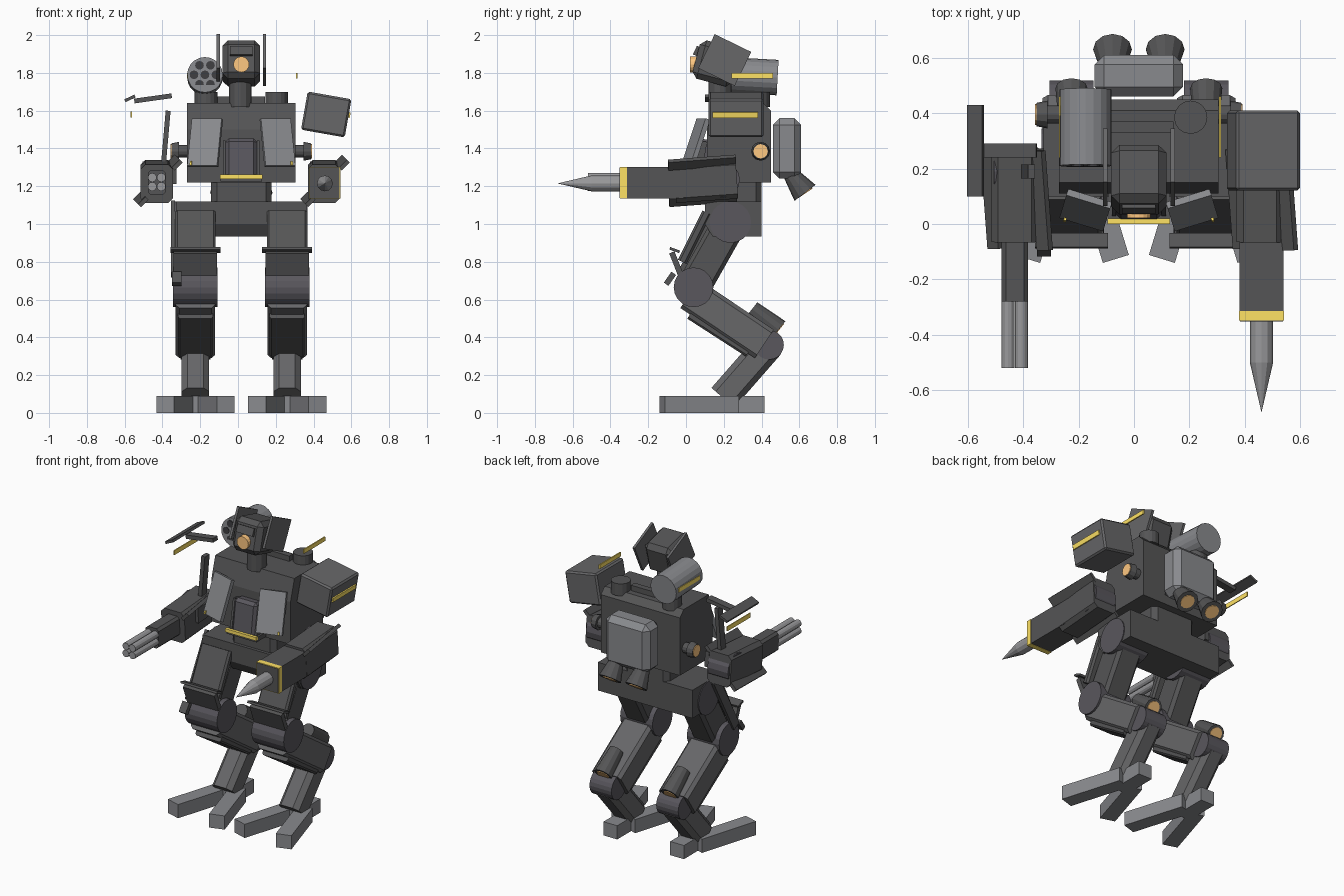
import bpy, bmesh
from math import atan2, radians, pi, cos, sin, hypot
from mathutils import Vector, Matrix

if "Cube" in bpy.data.objects:
    bpy.data.objects.remove(bpy.data.objects["Cube"])

CX = 0.0175  # symmetry line of the body


def material(name, col):
    m = bpy.data.materials.new(name)
    m.diffuse_color = (*col, 1)
    m.use_nodes = True
    m.node_tree.nodes["Principled BSDF"].inputs["Base Color"].default_value = m.diffuse_color
    return m


YELLOW = material("yellow_paint", (1.0, 0.76, 0.13))
ORANGE = material("orange_glow", (1.0, 0.58, 0.22))
BORE = material("dark_bore", (0.05, 0.05, 0.055))
BODY = material("dark_armour", (0.09, 0.09, 0.092))
MID = material("mid_armour", (0.135, 0.135, 0.14))
JOINT = material("joint_metal", (0.10, 0.095, 0.11))
LIGHT = material("light_armour", (0.25, 0.255, 0.27))
STEEL = material("steel", (0.32, 0.32, 0.33))


def finish(name, bm, mat=None, matrix=None):
    if matrix:
        bm.transform(matrix)
    bmesh.ops.recalc_face_normals(bm, faces=bm.faces[:])
    me = bpy.data.meshes.new(name)
    bm.to_mesh(me)
    bm.free()
    ob = bpy.data.objects.new(name, me)
    bpy.context.collection.objects.link(ob)
    me.materials.append(mat or BODY)
    return ob


def box(name, loc, size, rot=(0, 0, 0), ch=0, axis=None, mat=None):
    """Box with optional chamfer on all edges or only those along one axis."""
    bm = bmesh.new()
    bmesh.ops.create_cube(bm, size=1, matrix=Matrix.Diagonal((*size, 1)))
    if ch:
        edges = [e for e in bm.edges if axis is None or
                 abs((e.verts[0].co - e.verts[1].co)[axis]) > 1e-5]
        bmesh.ops.bevel(bm, geom=edges, offset=ch, segments=1, affect='EDGES')
    m = Matrix.Translation(loc)
    for k, ax in ((2, 'Z'), (1, 'Y'), (0, 'X')):
        m = m @ Matrix.Rotation(radians(rot[k]), 4, ax)
    return finish(name, bm, mat, m)


def tube(name, a, b, r1, r2=None, n=16, mat=None):
    """Cylinder or cone from point a to point b."""
    a, b = Vector(a), Vector(b)
    bm = bmesh.new()
    bmesh.ops.create_cone(bm, cap_ends=True, segments=n, radius1=r1,
                          radius2=r1 if r2 is None else r2, depth=(b - a).length)
    q = (b - a).to_track_quat('Z', 'Y').to_matrix().to_4x4()
    return finish(name, bm, mat, Matrix.Translation((a + b) / 2) @ q)


def limb(name, x, p, q, w, d, ch=0.02, mat=None):
    """Box running between two (y, z) points."""
    dy, dz = q[0] - p[0], q[1] - p[1]
    t = atan2(-dy, dz) * 180 / pi
    return box(name, (x, (p[0] + q[0]) / 2, (p[1] + q[1]) / 2),
               (w, d, hypot(dy, dz)), (t, 0, 0), ch, 2, mat)


def prism(name, prof, x0, x1):
    """Side profile of (y, z) points extruded across x."""
    bm = bmesh.new()
    f = bm.faces.new([bm.verts.new((x0, y, z)) for y, z in prof])
    r = bmesh.ops.extrude_face_region(bm, geom=[f])
    bmesh.ops.translate(bm, vec=(x1 - x0, 0, 0),
                        verts=[v for v in r['geom'] if isinstance(v, bmesh.types.BMVert)])
    return finish(name, bm)


# Torso, waist and pelvis
prism("torso", [(.11, 1.22), (.45, 1.22), (.45, 1.60), (.41, 1.64), (.15, 1.64), (.11, 1.50)],
      CX - .288, CX + .288)
box("waist", (CX, .26, 1.17), (.32, .28, .12), ch=.03, axis=2)
prism("pelvis", [(.14, .935), (.40, .935), (.40, 1.12), (.10, 1.12), (.10, 1.0)],
      CX - .345, CX + .345)
box("cockpit_canopy", (CX, .08, 1.34), (.17, .10, .22), (-8, 0, 0), .02, mat=JOINT)
box("cockpit_floor", (CX, .07, 1.24), (.22, .12, .03))
box("cockpit_sill", (CX, .01, 1.25), (.225, .02, .022), mat=YELLOW)
box("collar", (CX, .35, 1.65), (.25, .04, .05))
for s in (-1, 1):
    box("cockpit_post", (CX + s * .09, .07, 1.34), (.015, .05, .2), (-10, 0, 0))
    box("chest_panel", (CX + s * .192, .05, 1.43), (.165, .025, .265), (-19, 0, s * 17), mat=LIGHT)
    box("panel_tab", (CX + s * .264, .024, 1.318), (.01, .03, .02), (-19, 0, s * 17), mat=YELLOW)

# Backpack with thrusters
box("backpack", (CX, .535, 1.40), (.32, .15, .32), ch=.035, mat=LIGHT)
for s in (-1, 1):
    tube("thruster", (CX + s * .095, .55, 1.27), (CX + s * .095, .63, 1.165), .04, .07, 12)
    tube("thruster_glow", (CX + s * .095, .628, 1.168), (CX + s * .095, .632, 1.162), .045, n=12, mat=ORANGE)

# Head
tube("neck", (CX - .005, .18, 1.62), (CX - .005, .18, 1.80), .06, n=12)
box("head", (CX, .16, 1.85), (.20, .22, .21), (-15, 0, 0), .03)
box("brow", (CX, .07, 1.91), (.12, .05, .05), (-25, 0, 0))
tube("eye", (CX, .09, 1.845), (CX, .022, 1.845), .042, n=16, mat=ORANGE)
for s in (-1, 1):
    box("ear_plate", (CX + s * .122, .205, 1.868), (.016, .215, .20), (-26, 0, 0), mat=MID)

# Rocket drum on the right shoulder, with seven bores
for s in (-1, 1):
    tube("shoulder_mount", (CX + s * .187, .385, 1.62), (CX + s * .187, .385, 1.70), .06, n=16)
tube("rocket_drum", (-.175, .21, 1.79), (-.175, .485, 1.775), .094, n=20, mat=LIGHT)
for k in range(7):
    r = .058 if k else 0
    x, z = -.175 + r * cos(k * pi / 3), 1.79 + r * sin(k * pi / 3)
    tube("rocket_bore", (x, .22, z), (x, .207, z), .023, n=12, mat=BORE)
for x in (-.266, .31):
    box("drum_stripe", (x, .35, 1.785), (.008, .22, .027), mat=YELLOW)

# Box launcher on the left shoulder
box("launcher_box", (.467, .265, 1.58), (.235, .29, .205), (0, 10, 0), .01, mat=MID)
box("launcher_stripe", (.588, .26, 1.577), (.012, .24, .03), (0, 10, 0), mat=YELLOW)
box("loose_stripe", (-.565, .26, 1.58), (.006, .24, .03), mat=YELLOW)

# Detached armour strips beside the right shoulder
box("armour_strip_long", (-.572, .265, 1.665), (.06, .33, .016), (0, -25, 0))
box("armour_strip_cross", (-.45, .265, 1.665), (.20, .05, .025), (0, -8, 0))

# Shoulder axles
for s in (-1, 1):
    tube("shoulder_axle", (CX + s * .28, .395, 1.385), (CX + s * .345, .395, 1.385), .033, n=12)
    tube("axle_flange", (CX + s * .33, .395, 1.385), (CX + s * .37, .395, 1.385), .05, .042, 12)
    tube("axle_cap", (CX + s * .365, .395, 1.385), (CX + s * .374, .395, 1.385), .038, n=12, mat=ORANGE)

# Arms, shared parts
for s, x in ((-1, -.43), (1, .455)):
    box("arm_body", (x, .105, 1.225), (.17, .33, .205), (4, 0, 0), .025, 1)
    tube("elbow", (x - .075, .19, 1.235), (x + .075, .19, 1.235), .095, n=16, mat=JOINT)
    box("arm_trim_top", (x + .095, .085, 1.325), (.06, .36, .022), (6, -45, 0))
    box("arm_trim_bottom", (x - .085, .09, 1.13), (.055, .36, .022), (6, -45, 0))
box("arm_blade", (-.382, .19, 1.46), (.026, .05, .28), (0, 5, 0))
box("arm_side_guard", (-.34, .16, 1.27), (.03, .22, .10), (4, 0, 0))

# Right arm cannon
box("cannon_housing", (-.43, -.15, 1.22), (.095, .26, .13), ch=.015, axis=1)
for dx in (-.024, .024):
    for dz in (-.024, .024):
        tube("cannon_barrel", (-.43 + dx, -.25, 1.222 + dz), (-.43 + dx, -.52, 1.222 + dz), .0235, n=12, mat=STEEL)

# Left arm drill
box("drill_housing", (.46, -.165, 1.218), (.158, .33, .165))
box("drill_band", (.46, -.331, 1.218), (.163, .035, .168), mat=YELLOW)
box("drill_face", (.46, -.346, 1.218), (.155, .01, .160))
tube("drill_shaft", (.46, -.34, 1.215), (.46, -.50, 1.215), .042, n=12, mat=STEEL)
tube("drill_tip", (.46, -.50, 1.215), (.46, -.68, 1.215), .042, 0, 12, mat=STEEL)

# Legs
HIP, KNEE, ANKLE, SOLE = (.235, 1.01), (.04, .665), (.44, .36), (.195, .08)
for s in (-1, 1):
    x = CX + s * .243
    for name, (y, z), r, w in (("hip_joint", HIP, .11, .215), ("knee_joint", KNEE, .105, .235),
                               ("ankle_joint", ANKLE, .078, .16)):
        tube(name, (x - w / 2, y, z), (x + w / 2, y, z), r, n=20, mat=JOINT)
    limb("thigh", x, HIP, KNEE, .17, .18)
    limb("thigh_armour", x, (.11, 1.06), (-.02, .80), .215, .05, .012)
    limb("knee_guard", x, (-.075, .85), (-.02, .71), .23, .03, 0)
    box("knee_guard_lip", (x, -.06, .862), (.265, .055, .014), (-20, 0, 0))
    limb("shank", x, (.02, .63), (.415, .365), .21, .18, mat=MID)
    limb("shank_cover", x, (.02, .52), (.33, .32), .185, .05, .01)
    tube("heel_exhaust", (x, .35, .55), (x, .49, .44), .045, .058, 12)
    tube("heel_exhaust_glow", (x, .488, .442), (x, .493, .438), .042, n=12, mat=ORANGE)
    limb("lower_leg", x, ANKLE, SOLE, .145, .16, .03, mat=MID)
    for t in (-1, 1):
        box("toe", (x + t * .10, .07, .045), (.098, .41, .09), (0, 0, t * 17), mat=LIGHT)
    box("heel", (x, .30, .045), (.10, .23, .09), mat=LIGHT)

# Loose trim on the right leg
limb("thigh_side_strip", -.345, (.19, 1.11), (-.02, .73), .022, .06, 0)
box("knee_trim", (-.325, -.085, .71), (.05, .03, .07), (-35, 0, 0))
